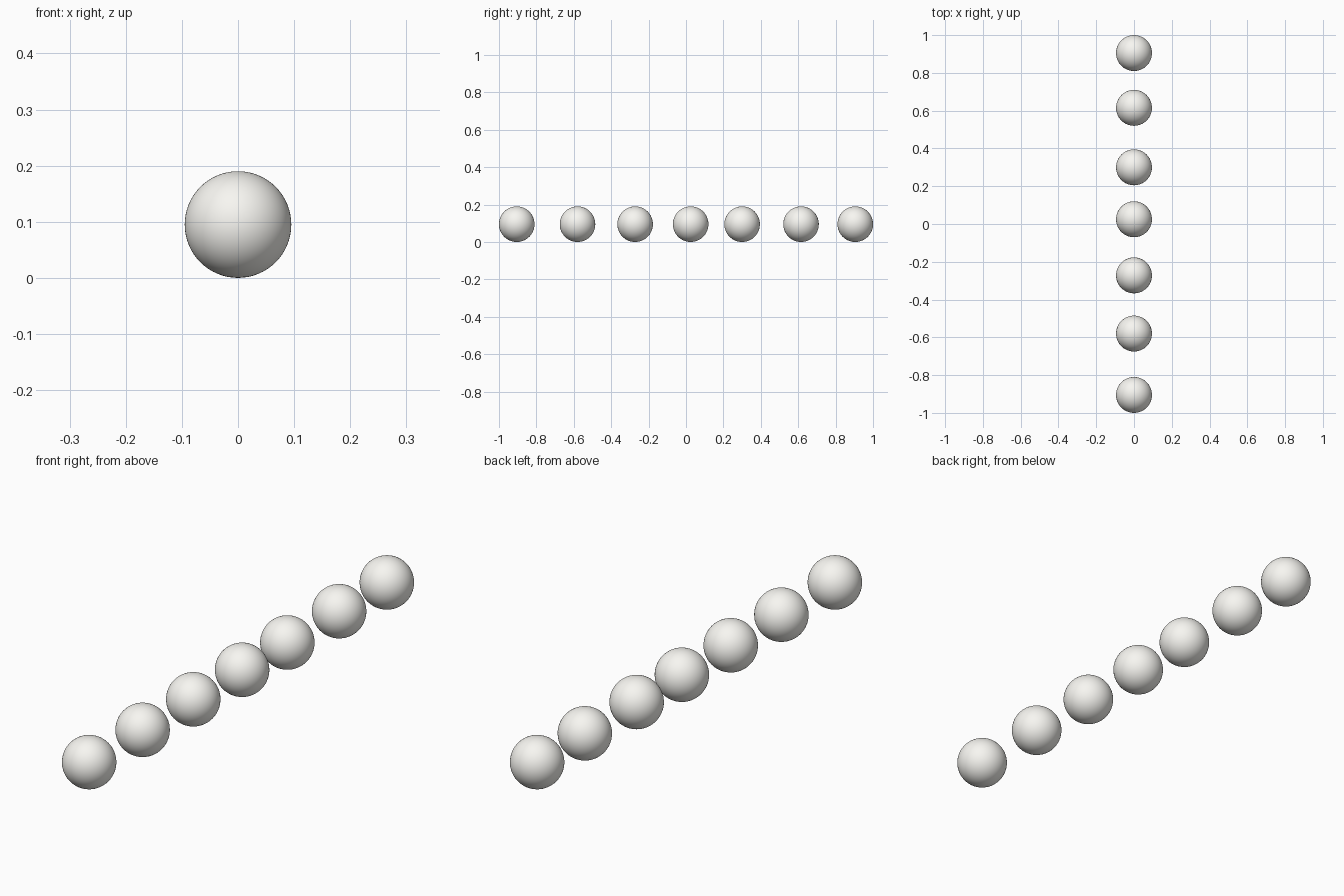
import bpy

if "Cube" in bpy.data.objects:
    bpy.data.objects.remove(bpy.data.objects["Cube"])

RADIUS = 0.095
# unevenly spaced row of balls along y
POSITIONS = [-0.905, -0.58, -0.272, 0.025, 0.30, 0.615, 0.905]

# warm off-white
pearl = bpy.data.materials.new("off_white")
pearl.diffuse_color = (0.94, 0.93, 0.89, 1)
pearl.use_nodes = True
pearl.node_tree.nodes["Principled BSDF"].inputs["Base Color"].default_value = pearl.diffuse_color

for i, y in enumerate(POSITIONS, 1):
    bpy.ops.mesh.primitive_uv_sphere_add(segments=64, ring_count=32, radius=RADIUS,
                                         location=(0, y, RADIUS))
    ball = bpy.context.object
    ball.name = f"ball_{i}"
    ball.data.materials.append(pearl)
    bpy.ops.object.shade_smooth()
